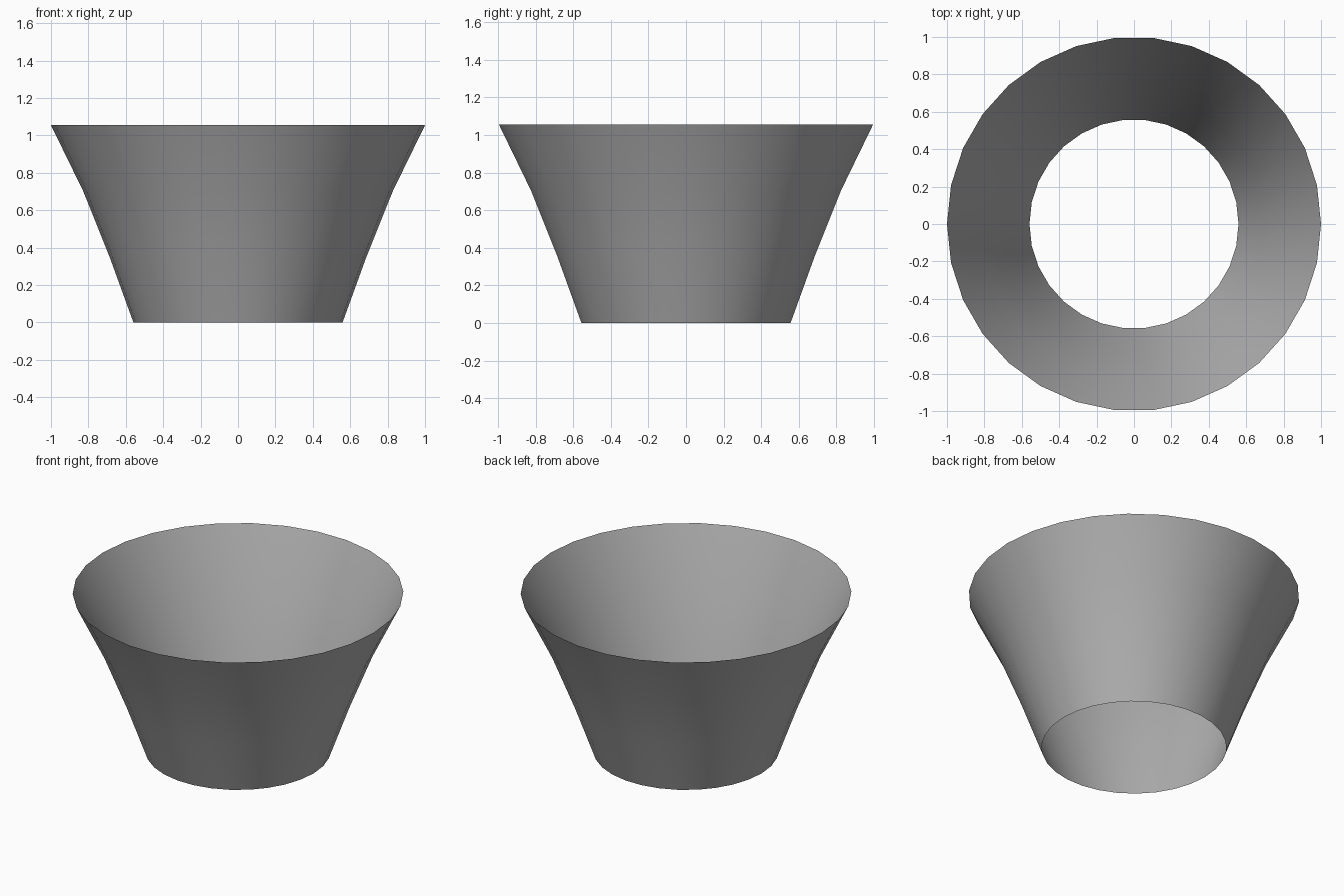
import bpy, bmesh
from math import sin, cos, tau

if "Cube" in bpy.data.objects:
    bpy.data.objects.remove(bpy.data.objects["Cube"])

SIDES = 30
# Gently flared wall profile: (radius, height)
PROFILE = [(0.559, 0.0), (0.687, 0.352), (0.828, 0.703), (1.0, 1.055)]

# Open, single-skin flared shade with no top or bottom cap
bm = bmesh.new()
rings = [[bm.verts.new((r * cos(tau * i / SIDES), r * sin(tau * i / SIDES), z))
          for i in range(SIDES)] for r, z in PROFILE]
for low, high in zip(rings, rings[1:]):
    for i in range(SIDES):
        j = (i + 1) % SIDES
        face = bm.faces.new((low[i], low[j], high[j], high[i]))
        face.smooth = True

mesh = bpy.data.meshes.new("flared_shade")
bm.to_mesh(mesh)
bm.free()
shade = bpy.data.objects.new("flared_shade", mesh)
bpy.context.collection.objects.link(shade)

# Dark grey finish
grey = bpy.data.materials.new("dark_grey")
grey.diffuse_color = (0.43, 0.43, 0.43, 1.0)
grey.use_nodes = True
grey.node_tree.nodes["Principled BSDF"].inputs["Base Color"].default_value = grey.diffuse_color
mesh.materials.append(grey)
